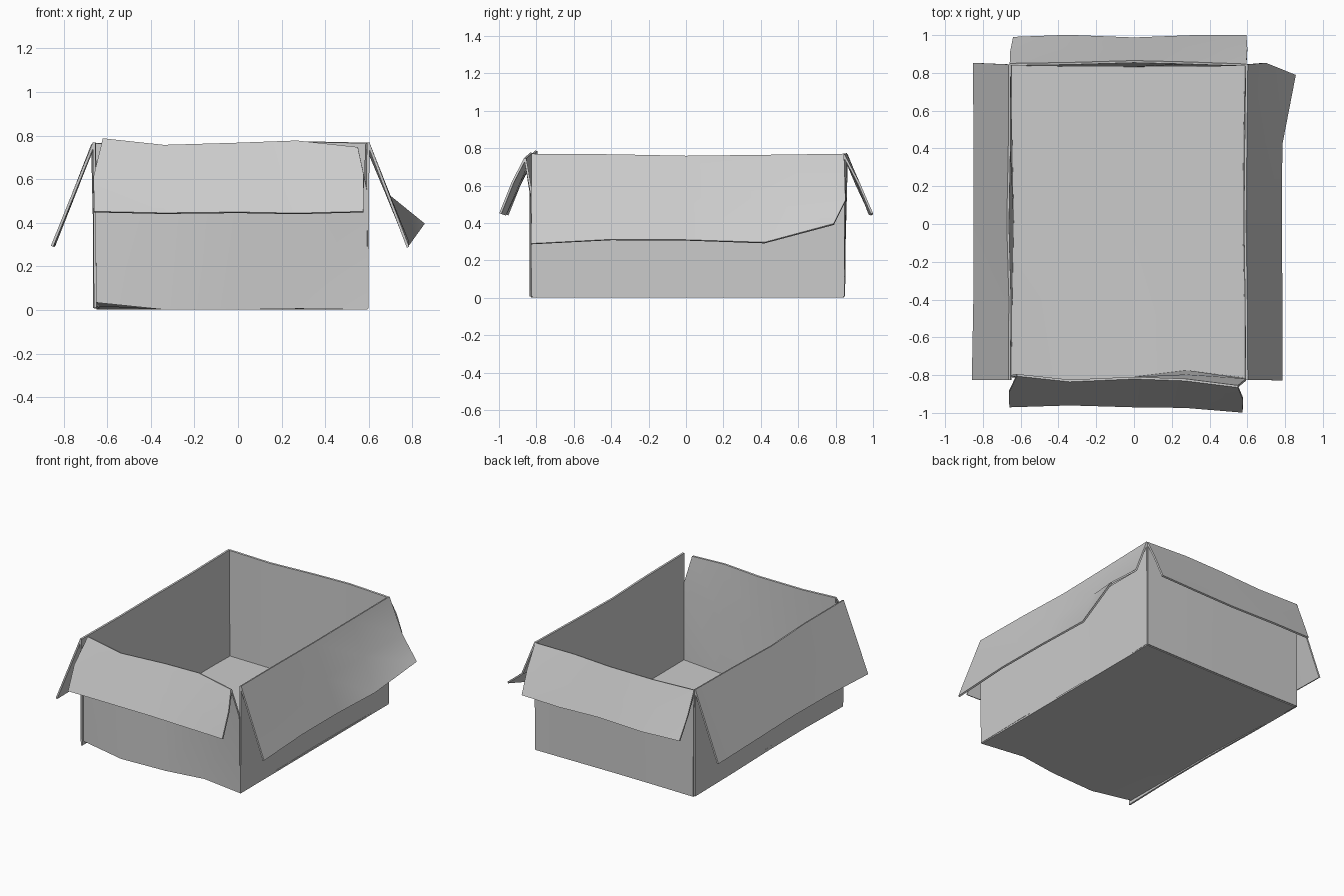
import bpy, bmesh

if "Cube" in bpy.data.objects:
    bpy.data.objects.remove(bpy.data.objects["Cube"])

THICK = 0.012


def spread(v, n):
    return list(v) if isinstance(v, (list, tuple)) else [v] * n


def row(axis, along, out, z):
    """Five points along a panel edge; axis tells which way the edge runs."""
    pts = zip(along, spread(out, 5), spread(z, 5))
    return [(a, o, h) if axis == "x" else (o, a, h) for a, o, h in pts]


def mid(r1, r2):
    return [tuple((a + b) / 2 for a, b in zip(p, q)) for p, q in zip(r1, r2)]


def panel(name, rows):
    """Thin cardboard sheet lofted through rows of points."""
    bm = bmesh.new()
    grid = [[bm.verts.new(p) for p in r] for r in rows]
    for r1, r2 in zip(grid, grid[1:]):
        for i in range(len(r1) - 1):
            bm.faces.new((r1[i], r1[i + 1], r2[i + 1], r2[i]))
    bmesh.ops.recalc_face_normals(bm, faces=bm.faces[:])
    me = bpy.data.meshes.new(name)
    bm.to_mesh(me)
    bm.free()
    ob = bpy.data.objects.new(name, me)
    bpy.context.collection.objects.link(ob)
    sol = ob.modifiers.new("cardboard", "SOLIDIFY")
    sol.thickness, sol.offset = THICK, 0
    bpy.ops.object.select_all(action="DESELECT")
    ob.select_set(True)
    bpy.context.view_layer.objects.active = ob
    bpy.ops.object.modifier_apply(modifier="cardboard")
    bpy.ops.object.shade_smooth_by_angle()


xs = [-0.65, -0.34, 0, 0.28, 0.595]
ys = [-0.825, -0.40, 0, 0.42, 0.845]

# Front side: wall is torn loose at its upper right corner
f_bot = row("x", xs, [-0.805, -0.83, -0.815, -0.78, -0.82], [0.04, 0.008, 0.008, 0.012, 0.008])
f_top = row("x", [-0.62, -0.34, 0, 0.27, 0.55], [-0.80, -0.83, -0.815, -0.825, -0.86],
            [0.785, 0.755, 0.765, 0.775, 0.745])
f_out = row("x", [-0.66, -0.34, 0, 0.27, 0.575], [-0.965, -0.955, -0.965, -0.968, -0.993],
            [0.45, 0.443, 0.447, 0.442, 0.45])
f_wall_mid = mid(f_bot, f_top)
f_wall_mid[-1] = (0.592, -0.825, 0.55)
f_wall_mid[0] = (-0.65, -0.805, 0.5)
f_flap_mid = mid(f_top, f_out)
f_flap_mid[0], f_flap_mid[-1] = (-0.663, -0.89, 0.61), (0.577, -0.925, 0.62)
panel("front_wall", [f_bot, f_wall_mid, f_top])
panel("front_flap", [f_top, f_flap_mid, f_out])

# Back side
b_bot = row("x", xs, [0.845, 0.84, 0.838, 0.84, 0.842], 0.008)
b_top = row("x", [-0.658, -0.34, 0, 0.28, 0.595], [0.845, 0.85, 0.86, 0.853, 0.842],
            [0.765, 0.755, 0.762, 0.772, 0.765])
b_out = row("x", [-0.64, -0.35, 0, 0.3, 0.595], [0.985, 0.996, 0.982, 0.994, 0.994],
            [0.45, 0.443, 0.447, 0.443, 0.45])
b_mid = mid(b_top, b_out)
b_mid[0], b_mid[-1] = (-0.655, 0.91, 0.61), (0.6, 0.925, 0.61)
panel("back_wall", [b_bot, b_top])
panel("back_flap", [b_top, b_mid, b_out])

# Right side: flap is bent up at its rear corner
r_bot = row("y", ys, [0.592, 0.59, 0.582, 0.585, 0.592], [0.008, 0.016, 0.008, 0.006, 0.01])
r_top = row("y", ys, [0.597, 0.594, 0.588, 0.592, 0.597], [0.768, 0.765, 0.757, 0.762, 0.768])
r_out = row("y", [-0.828, -0.40, 0, 0.42, 0.79], [0.78, 0.78, 0.778, 0.78, 0.852],
            [0.288, 0.31, 0.308, 0.294, 0.393])
r_mid = mid(r_top, r_out)
r_mid[-1] = (0.695, 0.853, 0.52)
panel("right_wall", [r_bot, r_top])
panel("right_flap", [r_top, r_mid, r_out])

# Left side
l_bot = row("y", ys, [-0.655, -0.65, -0.642, -0.65, -0.66], [0.012, 0.016, 0.008, 0.006, 0.01])
l_top = row("y", ys, [-0.66, -0.657, -0.668, -0.66, -0.66], [0.768, 0.765, 0.757, 0.762, 0.768])
l_out = row("y", [-0.825, -0.40, 0, 0.42, 0.853], [-0.853, -0.845, -0.843, -0.843, -0.848],
            [0.292, 0.305, 0.308, 0.297, 0.292])
panel("left_wall", [l_bot, l_top])
panel("left_flap", [l_top, mid(l_top, l_out), l_out])

# Floor, slightly lifted at the front left corner
panel("floor", [f_bot, mid(f_bot, b_bot), b_bot])
